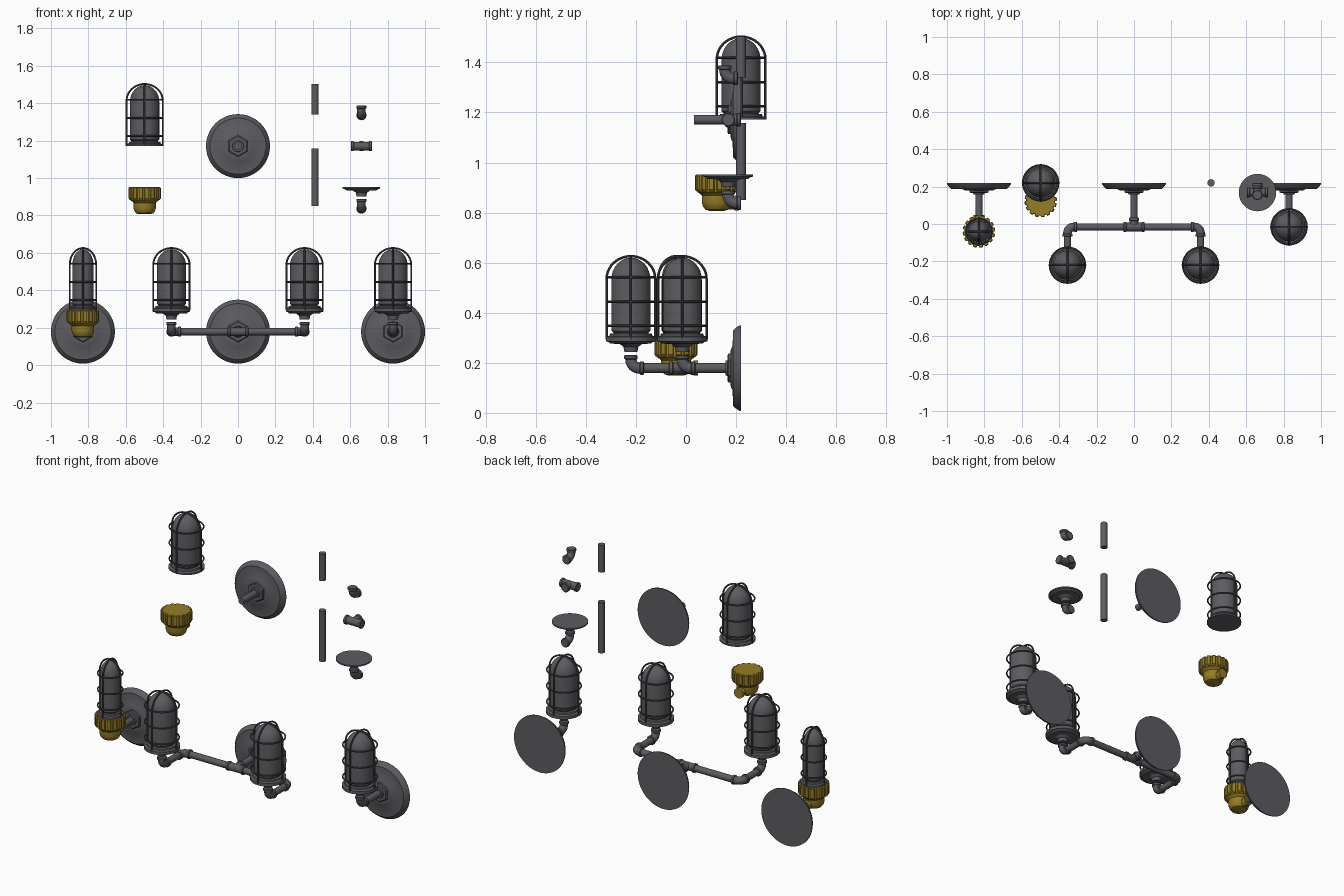
import bpy, bmesh, math
from mathutils import Vector, Matrix

if "Cube" in bpy.data.objects:
    bpy.data.objects.remove(bpy.data.objects["Cube"])


def material(name, rgb):
    m = bpy.data.materials.new(name)
    m.diffuse_color = (*rgb, 1)
    m.use_nodes = True
    m.node_tree.nodes["Principled BSDF"].inputs["Base Color"].default_value = m.diffuse_color
    return m


GREY = material("dark grey metal", (0.108, 0.106, 0.118))
DARK = material("darker cage wire", (0.075, 0.074, 0.08))
GOLD = material("aged brass", (0.30, 0.205, 0.02))
X, Y, Z = Vector((1, 0, 0)), Vector((0, 1, 0)), Vector((0, 0, 1))


def finish(name, me, mat, loc=(0, 0, 0)):
    me.shade_smooth()
    me.set_sharp_from_angle(angle=math.radians(32))
    me.materials.clear()
    me.materials.append(mat)
    ob = bpy.data.objects.new(name, me)
    ob.location = loc
    bpy.context.collection.objects.link(ob)
    return ob


def loft(name, rings, mat, loc, axis=Z, scale=1.0):
    """Skin a stack of equal-sized point rings, cap both ends."""
    bm = bmesh.new()
    rows = [[bm.verts.new(p) for p in ring] for ring in rings]
    n = len(rows[0])
    for a, b in zip(rows, rows[1:]):
        for i in range(n):
            j = (i + 1) % n
            bm.faces.new((a[i], a[j], b[j], b[i]))
    bm.faces.new(rows[0])
    bm.faces.new(rows[-1])
    bm.transform(Z.rotation_difference(axis).to_matrix().to_4x4()
                 @ Matrix.Diagonal((scale, scale, 1, 1)))
    bmesh.ops.recalc_face_normals(bm, faces=bm.faces)
    me = bpy.data.meshes.new(name)
    bm.to_mesh(me)
    bm.free()
    return finish(name, me, mat, loc)


def lathe(name, profile, mat, loc, axis=Z, segs=32, scale=1.0, turn=0.0):
    """Profile of (radius, height) turned about an axis."""
    rings = [[(r * math.cos(turn + math.tau * i / segs),
               r * math.sin(turn + math.tau * i / segs), z) for i in range(segs)]
             for r, z in profile]
    return loft(name, rings, mat, loc, axis, scale)


def tube(name, pts, r, mat, cyclic=False, res=2):
    """Round bar along a path of points."""
    cu = bpy.data.curves.new(name, 'CURVE')
    cu.dimensions = '3D'
    cu.bevel_depth, cu.bevel_resolution, cu.use_fill_caps = r, res, True
    sp = cu.splines.new('POLY')
    sp.points.add(len(pts) - 1)
    for p, co in zip(sp.points, pts):
        p.co = (*co, 1)
    sp.use_cyclic_u = cyclic
    tmp = bpy.data.objects.new(name, cu)
    bpy.context.collection.objects.link(tmp)
    me = bpy.data.meshes.new_from_object(tmp.evaluated_get(bpy.context.evaluated_depsgraph_get()))
    bpy.data.objects.remove(tmp)
    return finish(name, me, mat)


def rod(name, a, b, r=0.0195):
    a, b = Vector(a), Vector(b)
    return lathe(name, [(r, 0), (r, (b - a).length)], GREY, a, (b - a).normalized(), 24)


def collar(name, end, inward):
    prof = [(0.023, 0), (0.027, 0.003), (0.027, 0.014), (0.022, 0.018)]
    lathe(name, prof, GREY, end, inward, 24)


def elbow(name, corner, d1, d2, leg=0.052, bend=0.034):
    """Pipe elbow with a collar on each end."""
    c = Vector(corner)
    centre = c + (d1 + d2) * bend
    arc = [centre - d2 * bend * math.cos(t) - d1 * bend * math.sin(t)
           for t in (math.pi / 2 * i / 8 for i in range(9))]
    tube(name, [c + d1 * leg, *arc, c + d2 * leg], 0.023, GREY, res=5)
    for d in (d1, d2):
        collar(name + "_collar", c + d * leg, -d)


def tee(name, centre):
    """Pipe tee along x with a branch to the back."""
    c = Vector(centre)
    rod(name + "_run", c - X * 0.056, c + X * 0.056, 0.023)
    rod(name + "_branch", c, c + Y * 0.05, 0.023)
    for d in (X, -X, Y):
        collar(name + "_collar", c + d * (0.05 if d == Y else 0.057), -d)


def wall_plate(x, z):
    """Dished plate, hex nut and pipe stub."""
    loc = (x, 0.219, z)
    lathe("wall_plate", [(0.171, 0), (0.171, 0.005), (0.162, 0.019), (0.15, 0.031), (0.088, 0.033),
                         (0.076, 0.040), (0.058, 0.041)], GREY, loc, -Y, 48)
    lathe("plate_nut", [(0.058, 0.03), (0.058, 0.049), (0.052, 0.053)], GREY, loc, -Y, 6, turn=math.pi / 6)
    lathe("nut_collar", [(0.032, 0.05), (0.029, 0.062)], GREY, loc, -Y, 24)
    rod("pipe_stub", (x, 0.2, z), (x, 0.032, z))


def lamp(x, y, z, s=1.0):
    """Glass dome in a wire cage."""
    loc = Vector((x, y, z))
    dome = [(0.078 * math.cos(t), 0.238 + 0.088 * math.sin(t))
            for t in (math.radians(a) for a in range(0, 89, 11))]
    lathe("lamp_glass", [(0.07, 0.005), (0.07, 0.026), (0.078, 0.034), *dome], GREY, loc, segs=36, scale=s)
    lathe("lamp_base", [(0.1, 0), (0.1, 0.010), (0.086, 0.014), (0.084, 0.022), (0.07, 0.024)],
          GREY, loc, segs=36, scale=s)
    for h in (0.054, 0.150, 0.248):
        tube("cage_ring", [loc + Vector((0.095 * s * math.cos(math.tau * i / 36),
                                         0.095 * s * math.sin(math.tau * i / 36), h)) for i in range(36)],
             0.0045, DARK, True)
    for d in (X, Y):
        arch = [loc + d * 0.097 * s * math.cos(t) + Z * (0.242 + 0.09 * math.sin(t))
                for t in (math.pi * i / 20 for i in range(21))]
        tube("cage_hoop", [loc + d * 0.097 * s, *arch, loc - d * 0.097 * s], 0.005, DARK)


def lamp_holder(x, y, z):
    """Flange on an elbow that turns to the back; z is the flange top."""
    lathe("lamp_flange", [(0.1, 0), (0.1, -0.008), (0.088, -0.011), (0.082, -0.017), (0.045, -0.019),
                          (0.03, -0.03), (0.026, -0.05)], GREY, (x, y, z), segs=36)
    elbow("holder_elbow", (x, y, z - 0.115), Z, Y)


def brass_socket(x, y, z):
    """Ribbed ring over a cup with a rear outlet."""
    loc = Vector((x, y, z))
    n = 16

    def ribbed(k, h):
        out = []
        for i in range(n):
            for f, r in ((0.06, 0.0865), (0.34, 0.0875), (0.62, 0.0865), (0.70, 0.078), (0.98, 0.078)):
                a = math.tau * (i + f) / n
                out.append((k * r * math.cos(a), k * r * math.sin(a), h))
        return out
    loft("ribbed_ring", [ribbed(0.95, 0), ribbed(1, -0.005), ribbed(1, -0.06), ribbed(0.93, -0.068)], GOLD, loc)
    lathe("socket_cup", [(0.077, -0.03), (0.077, -0.07), (0.066, -0.078), (0.06, -0.084), (0.06, -0.112),
                         (0.055, -0.128), (0.046, -0.14), (0.03, -0.145)], GOLD, loc)
    lathe("socket_outlet", [(0.025, 0), (0.025, 0.07), (0.03, 0.07), (0.03, 0.088)],
          GOLD, loc - Z * 0.114, Y, 24)


ZP = 0.179   # pipe height of the mounted lamps
ZF = 0.294   # lamp base height

# mounted sconces: brass one on the left, plain one on the right
for px in (-0.829, 0, 0.829):
    wall_plate(px, ZP)
brass_socket(-0.829, -0.04, ZF)
lamp(-0.829, -0.04, ZF, 0.73)
lamp_holder(0.829, -0.015, ZF)
lamp(0.829, -0.015, ZF)

# double sconce in the middle
tee("bar_tee", (0, -0.016, ZP))
for s in (-1, 1):
    cx = 0.356 * s
    rod("cross_bar", (0.04 * s, -0.016, ZP), (0.32 * s, -0.016, ZP))
    elbow("bar_elbow", (cx, -0.016, ZP), X * -s, -Y)
    rod("arm_pipe", (cx, -0.05, ZP), (cx, -0.19, ZP))
    lamp_holder(cx, -0.22, ZF)
    lamp(cx, -0.22, ZF)

# loose parts above
lamp(-0.499, 0.22, 1.171)
brass_socket(-0.499, 0.123, 0.952)
wall_plate(0, 1.171)
rod("short_pipe", (0.412, 0.22, 1.34), (0.412, 0.22, 1.503))
rod("long_pipe", (0.412, 0.22, 0.85), (0.412, 0.22, 1.157))
elbow("loose_elbow", (0.66, 0.155, 1.336), Z, Y)
tee("loose_tee", (0.66, 0.169, 1.171))
lamp_holder(0.66, 0.168, 0.952)
